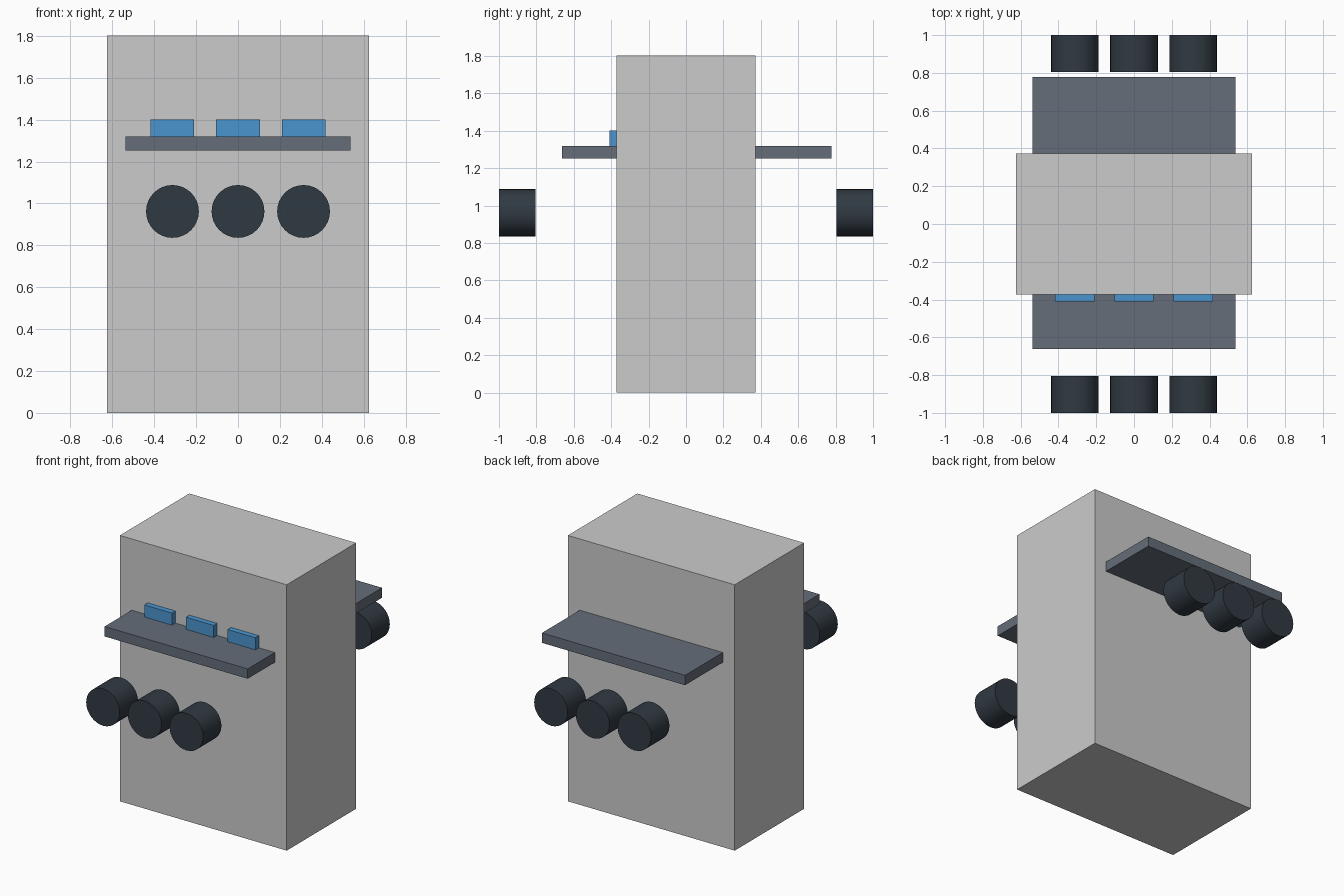
import bpy
from math import radians

if "Cube" in bpy.data.objects:
    bpy.data.objects.remove(bpy.data.objects["Cube"])


def material(name, rgb):
    m = bpy.data.materials.new(name)
    m.diffuse_color = (*rgb, 1)
    m.use_nodes = True
    m.node_tree.nodes["Principled BSDF"].inputs["Base Color"].default_value = m.diffuse_color
    return m


slate = material("slate", (0.13, 0.155, 0.19))
dark = material("dark", (0.03, 0.042, 0.055))
blue = material("blue", (0.07, 0.3, 0.62))


def box(name, lo, hi, mat=None):
    bpy.ops.mesh.primitive_cube_add(size=1, location=[(a + b) / 2 for a, b in zip(lo, hi)])
    ob = bpy.context.object
    ob.name = name
    ob.scale = [b - a for a, b in zip(lo, hi)]
    bpy.ops.object.transform_apply(location=False, rotation=False, scale=True)
    if mat:
        ob.data.materials.append(mat)


def seat(name, x, y):
    bpy.ops.mesh.primitive_cylinder_add(vertices=32, radius=0.126, depth=0.195,
                                        location=(x, y, 0.962), rotation=(radians(90), 0, 0))
    ob = bpy.context.object
    ob.name = name
    ob.data.materials.append(dark)
    bpy.ops.object.shade_smooth_by_angle(angle=radians(30))


# Main cabinet
box("cabinet", (-0.626, -0.372, 0), (0.626, 0.372, 1.803))

# Shelves on front and back faces
box("front_shelf", (-0.537, -0.663, 1.253), (0.537, -0.372, 1.32), slate)
box("back_shelf", (-0.537, 0.372, 1.253), (0.537, 0.777, 1.32), slate)

for i, x in enumerate((-0.313, 0, 0.313), 1):
    # Small blue panels standing on the front shelf
    box(f"panel_{i}", (x - 0.104, -0.409, 1.32), (x + 0.104, -0.372, 1.402), blue)
    # Round drums in front of each shelf
    seat(f"front_drum_{i}", x, -0.9025)
    seat(f"back_drum_{i}", x, 0.9025)
